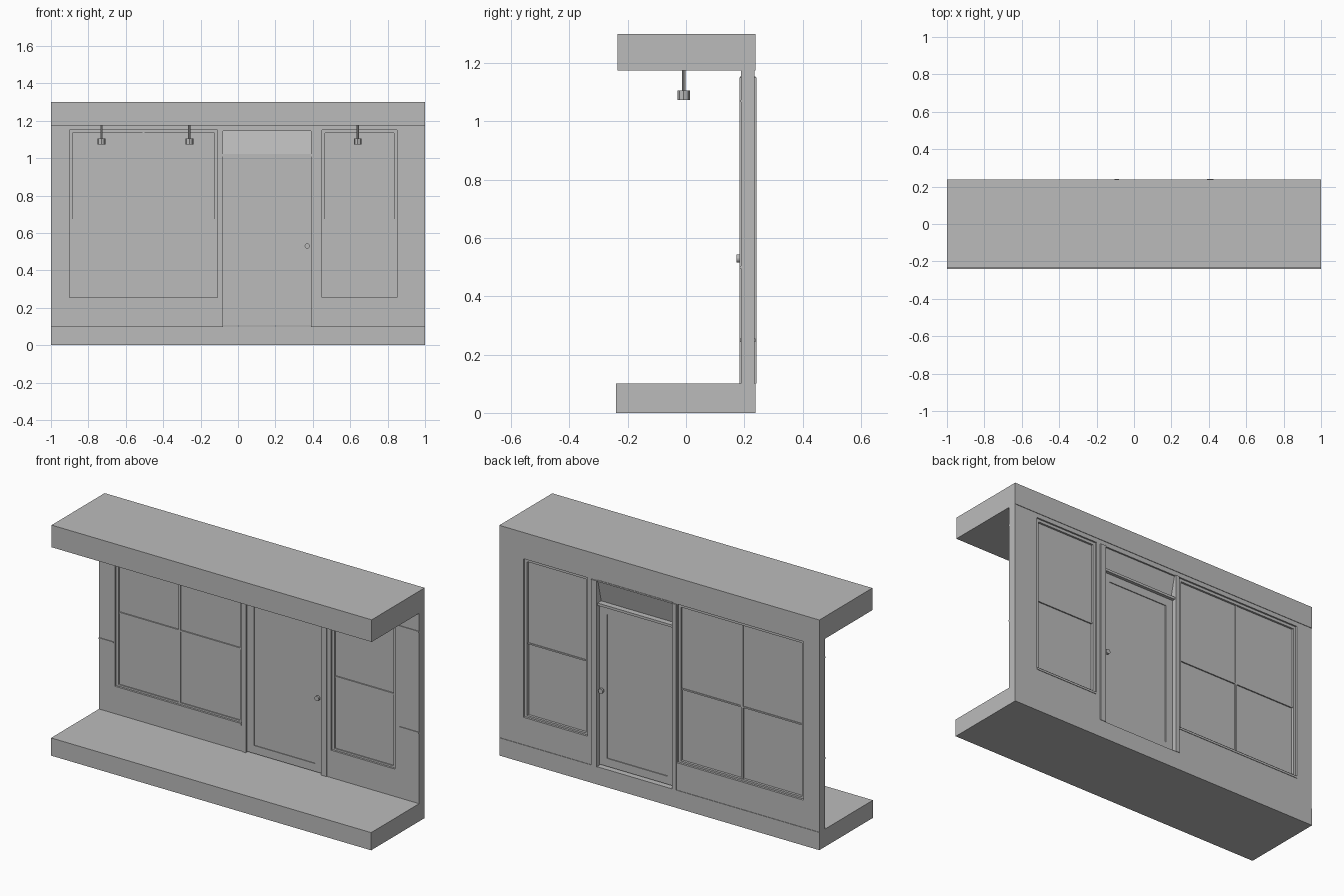
import bpy, bmesh, math
from mathutils import Matrix

cube = bpy.data.objects.get("Cube")
if cube:
    bpy.data.objects.remove(cube, do_unlink=True)

GREY = (0.5, 0.5, 0.5, 1)
grey = bpy.data.materials.new("plain grey")
grey.use_nodes = True
grey.diffuse_color = GREY
grey.node_tree.nodes["Principled BSDF"].inputs["Base Color"].default_value = GREY


def finish(name, bm):
    mesh = bpy.data.meshes.new(name)
    bm.normal_update()
    bm.to_mesh(mesh)
    bm.free()
    mesh.materials.append(grey)
    ob = bpy.data.objects.new(name, mesh)
    bpy.context.scene.collection.objects.link(ob)
    return ob


def add_box(bm, x, y, z):
    size = Matrix.Diagonal((x[1] - x[0], y[1] - y[0], z[1] - z[0], 1))
    centre = Matrix.Translation((sum(x) / 2, sum(y) / 2, sum(z) / 2))
    return bmesh.ops.create_cube(bm, size=1, matrix=centre @ size)["verts"]


def box(name, x, y, z):
    bm = bmesh.new()
    add_box(bm, x, y, z)
    return finish(name, bm)


def add_cylinder(bm, radius, length, matrix, sides=12):
    bmesh.ops.create_cone(bm, cap_ends=True, segments=sides, radius1=radius,
                          radius2=radius, depth=length, matrix=matrix)


def frame(name, x, y, z, w):
    """Rectangular frame with members of width w inside the given bounds."""
    bm = bmesh.new()
    add_box(bm, (x[0], x[0] + w), y, z)
    add_box(bm, (x[1] - w, x[1]), y, z)
    add_box(bm, (x[0] + w, x[1] - w), y, (z[0], z[0] + w))
    add_box(bm, (x[0] + w, x[1] - w), y, (z[1] - w, z[1]))
    return finish(name, bm)


# Floor and roof slabs
FLOOR, ROOF, HEAD = 0.10, 1.175, 1.15
box("floor_slab", (-1, 1), (-0.24, 0.238), (0, FLOOR))
box("roof_slab", (-1, 1), (-0.235, 0.238), (ROOF, 1.30))

# Wall with openings for two windows and the door
LEFT, DOOR, RIGHT = (-0.90, -0.11), (-0.08, 0.39), (0.45, 0.85)
SILL = 0.25
OPEN_DOOR = (-0.10, 0.41)
xs = [-1, *LEFT, *OPEN_DOOR, *RIGHT, 1]
zs = [FLOOR, SILL, HEAD, ROOF]
bm = bmesh.new()
grid = [[bm.verts.new((x, 0.188, z)) for z in zs] for x in xs]
for i in range(len(xs) - 1):
    for k in range(len(zs) - 1):
        window = i in (1, 5) and k == 1
        doorway = i == 3 and k < 2
        if not (window or doorway):
            bm.faces.new((grid[i][k], grid[i + 1][k], grid[i + 1][k + 1], grid[i][k + 1]))
wall = finish("wall", bm)
solid = wall.modifiers.new("thickness", "SOLIDIFY")
solid.thickness = 0.047
solid.offset = -1


# Sash windows: frame, upper and lower panes, thin bars
def window(name, x, columns):
    z, mid = (SILL, HEAD), 0.67
    frame(name + "_frame", x, (0.197, 0.226), z, 0.016)
    inner = (x[0] + 0.01, x[1] - 0.01)
    box(name + "_lower_pane", inner, (0.203, 0.212), (SILL + 0.01, mid))
    box(name + "_upper_pane", inner, (0.206, 0.215), (mid, HEAD - 0.01))
    bm = bmesh.new()
    add_box(bm, inner, (0.199, 0.219), (mid - 0.004, mid + 0.004))
    for c in range(1, columns):
        at = x[0] + (x[1] - x[0]) * c / columns
        add_box(bm, (at - 0.006, at + 0.006), (0.198, 0.22), (SILL + 0.01, HEAD - 0.01))
    finish(name + "_bars", bm)
    box(name + "_sill", x, (0.186, 0.238), (SILL - 0.006, SILL + 0.006))


window("left_window", LEFT, 2)
window("right_window", RIGHT, 1)

# Door casing posts, head and crossbar
bm = bmesh.new()
for x in ((-0.105, DOOR[0]), (DOOR[1], 0.425)):
    add_box(bm, x, (0.184, 0.241), (FLOOR, HEAD))
finish("door_posts", bm)
box("door_head", DOOR, (0.186, 0.238), (HEAD - 0.004, HEAD + 0.004))
box("door_crossbar", DOOR, (0.188, 0.232), (1.008, 1.022))

# Door leaf with a recessed panel on both faces
frame("door_leaf", DOOR, (0.193, 0.214), (FLOOR + 0.005, 1.008), 0.045)
box("door_panel", (DOOR[0] + 0.04, DOOR[1] - 0.04), (0.197, 0.209), (0.145, 0.968))

# Transom light tilted outward at the top
bm = bmesh.new()
for v in add_box(bm, DOOR, (0.192, 0.2), (1.022, HEAD)):
    if v.co.z > 1.1:
        v.co.y += 0.03
finish("transom_light", bm)

# Round knobs on both sides of the door
bm = bmesh.new()
turn = Matrix.Rotation(math.pi / 2, 4, "X")
add_cylinder(bm, 0.007, 0.05, Matrix.Translation((0.37, 0.204, 0.53)) @ turn)
for y in (0.179, 0.229):
    add_cylinder(bm, 0.014, 0.012, Matrix.Translation((0.37, y, 0.53)) @ turn)
finish("door_knobs", bm)

# Small horizontal strips at both wall ends
bm = bmesh.new()
for z in (0.5, 1.07):
    for x in ((-1, -0.91), (0.88, 1)):
        add_box(bm, x, (0.184, 0.19), (z - 0.004, z + 0.004))
finish("wall_strips", bm)

# Hanging lamps
for i, x in enumerate((-0.73, -0.26, 0.64)):
    bm = bmesh.new()
    add_cylinder(bm, 0.006, 0.075, Matrix.Translation((x, -0.008, 1.14)), 8)
    add_cylinder(bm, 0.021, 0.032, Matrix.Translation((x, -0.008, 1.09)), 8)
    finish(f"hanging_lamp_{i + 1}", bm)
